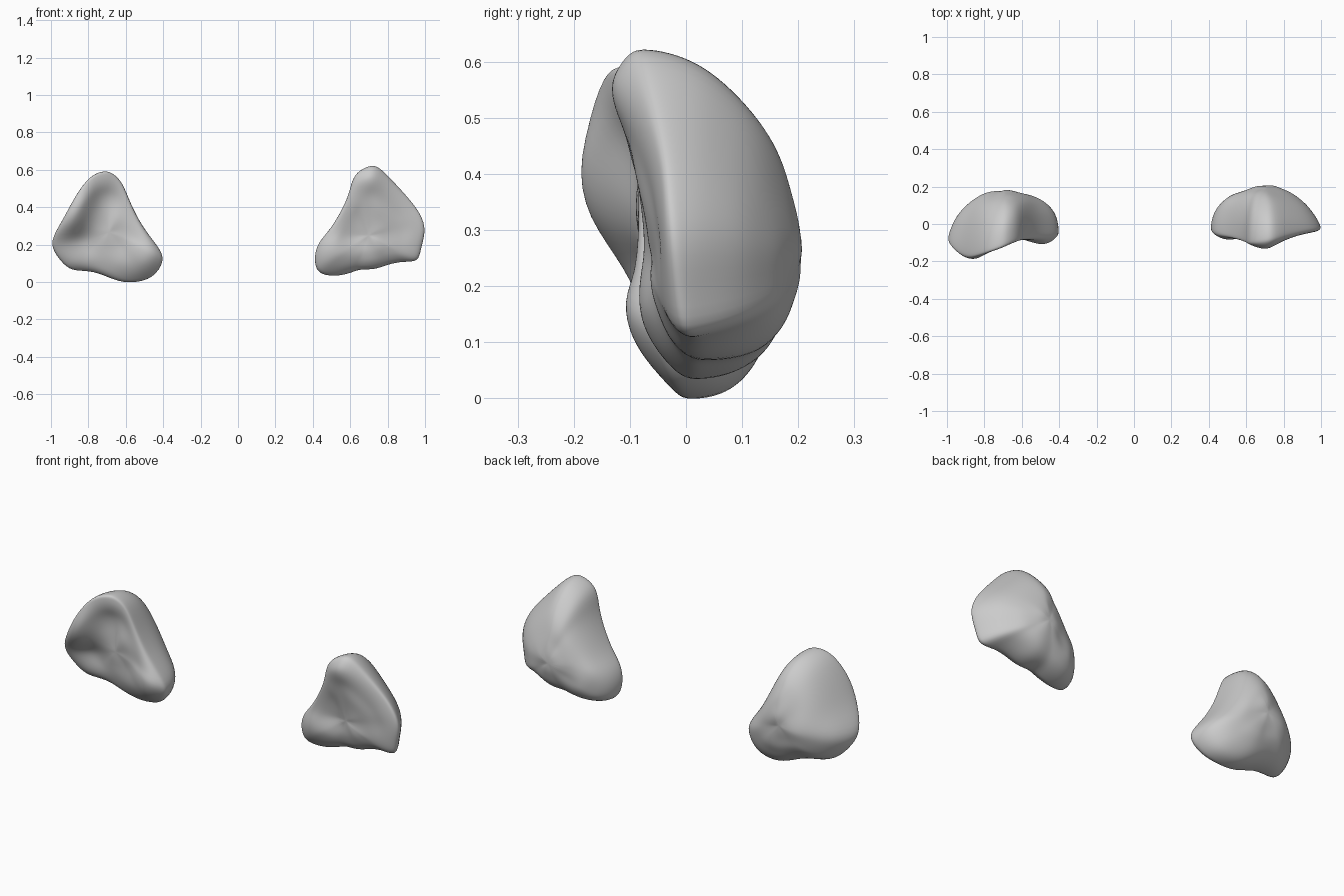
import bpy
import bmesh
import math
from mathutils import Vector, noise

# Remove the default cube
default_cube = bpy.data.objects.get("Cube")
if default_cube:
    bpy.data.objects.remove(default_cube, do_unlink=True)


def make_material(name, colour):
    material = bpy.data.materials.new(name)
    material.use_nodes = True
    material.diffuse_color = colour
    material.node_tree.nodes["Principled BSDF"].inputs["Base Color"].default_value = colour
    return material


stone_grey = make_material("stone grey", (0.6, 0.6, 0.6, 1))


def bump_height(bumps, x, z):
    """Sum of soft round bumps (negative depth pushes towards the front)."""
    total = 0
    for bump_x, bump_z, radius, depth in bumps:
        distance_squared = (x - bump_x) ** 2 + (z - bump_z) ** 2
        total += depth * math.exp(-distance_squared / radius ** 2)
    return total


def make_rock(name, outline, centre, front, back, bumps, dome, sharp_side, rim=0.045, rings=18):
    """Loft a hollowed front face and a domed back from a rim outline.

    outline holds (x, z, y) points around the rim; a lower dome value makes
    a fuller back, and sharp_side tapers it to +x, or to -x when negative.
    """
    bm = bmesh.new()
    centre_x, centre_z = centre
    reaches = [Vector((x - centre_x, z - centre_z)) for x, z, y in outline]
    mean_reach = sum(reach.length for reach in reaches) / len(reaches)
    mean_y = sum(y for x, z, y in outline) / len(outline)
    loops = []
    for ring in range(1, rings):
        angle = math.pi * ring / rings
        radius, facing = math.sin(angle), math.cos(angle)
        loop = []
        for reach, (rim_x, rim_z, rim_y) in zip(reaches, outline):
            # Rings turn rounder towards the middle
            direction = reach.normalized()
            offset = (direction * mean_reach).lerp(reach, radius) * radius * 1.03
            x, z = centre_x + offset.x, centre_z + offset.y
            if facing > 0:
                # Hollowed front face with a rounded rim
                y = front + (rim_y - front) * radius ** 2 - rim * facing ** 0.8
                y += bump_height(bumps, x, z) * (1 - radius ** 10)
            else:
                # Domed back
                power = dome + max(0, direction.x * sharp_side) * radius
                base_y = mean_y + (rim_y - mean_y) * radius
                y = base_y + (back - base_y) * abs(facing) ** power
            # Gentle weathering, weaker at the rim
            spot = Vector((x, y, z))
            rough = 0.012 * noise.noise(spot * 9) + 0.012 * noise.noise(spot * 18)
            y += rough * min(1, abs(facing) * 2)
            loop.append(bm.verts.new((x, y, z)))
        loops.append(loop)

    # Skin neighbouring rings and close both poles
    count = len(outline)
    for first, second in zip(loops, loops[1:]):
        for i in range(count):
            j = (i + 1) % count
            bm.faces.new((first[i], first[j], second[j], second[i]))
    for loop in (loops[0], loops[-1]):
        middle = sum((vert.co for vert in loop), Vector()) / count
        pole = bm.verts.new(middle)
        for i in range(count):
            bm.faces.new((loop[i], loop[(i + 1) % count], pole))
    bmesh.ops.recalc_face_normals(bm, faces=bm.faces)
    for face in bm.faces:
        face.smooth = True

    mesh = bpy.data.meshes.new(name)
    bm.to_mesh(mesh)
    bm.free()
    mesh.materials.append(stone_grey)
    rock = bpy.data.objects.new(name, mesh)
    bpy.context.collection.objects.link(rock)
    # Relax the skin along the depth only, so the outline keeps its size
    relax = rock.modifiers.new("relaxed surface", "SMOOTH")
    relax.factor, relax.iterations = 0.5, 2
    relax.use_x = relax.use_z = False
    subdivision = rock.modifiers.new("smooth surface", "SUBSURF")
    subdivision.levels = subdivision.render_levels = 2
    return rock


# Rock on the model's right
make_rock(
    "right_rock",
    outline=[
        (-1, .22, -.08), (-.97, .15, -.06), (-.91, .08, -.03), (-.86, .065, -.01),
        (-.77, .065, 0), (-.68, .025, 0), (-.6, 0, .01), (-.5, .012, 0),
        (-.44, .05, -.02), (-.395, .13, -.06), (-.44, .2, -.05), (-.52, .3, -.05),
        (-.58, .42, -.06), (-.62, .53, -.08), (-.67, .575, -.1), (-.71, .59, -.12),
        (-.79, .565, -.15), (-.87, .45, -.18), (-.93, .33, -.16),
    ],
    centre=(-.69, .27),
    front=-.03,
    back=.178,
    bumps=[
        (-.49, .12, .1, -.055),   # lower lobe
        (-.87, .38, .08, -.09),   # outer cheek
        (-.62, .36, .07, -.02),   # middle ridge
        (-.73, .42, .06, .025),   # hollow
        (-.8, .2, .06, .02),      # lower hollow
    ],
    dome=.75,
    sharp_side=-.5,
)

# Rock on the model's left
make_rock(
    "left_rock",
    outline=[
        (.415, .15, -.03), (.42, .08, -.02), (.45, .045, 0), (.53, .035, .02),
        (.61, .055, .03), (.65, .075, .03), (.73, .07, .04), (.8, .1, .03),
        (.88, .115, .02), (.96, .11, 0), (.97, .18, -.01), (1, .28, -.02),
        (.97, .36, -.03), (.92, .43, -.03), (.81, .55, -.06), (.74, .62, -.08),
        (.69, .61, -.09), (.62, .57, -.1), (.6, .48, -.09), (.57, .4, -.07),
        (.5, .28, -.05), (.44, .22, -.04),
    ],
    centre=(.7, .25),
    front=-.02,
    back=.205,
    bumps=[
        (.72, .55, .09, -.06),    # upper brow
        (.51, .15, .1, -.03),     # lower lobe
        (.65, .23, .06, .025),    # groove
        (.75, .36, .07, -.025),   # middle ridge
        (.87, .27, .07, .015),    # side hollow
    ],
    dome=.9,
    sharp_side=.7,
)
